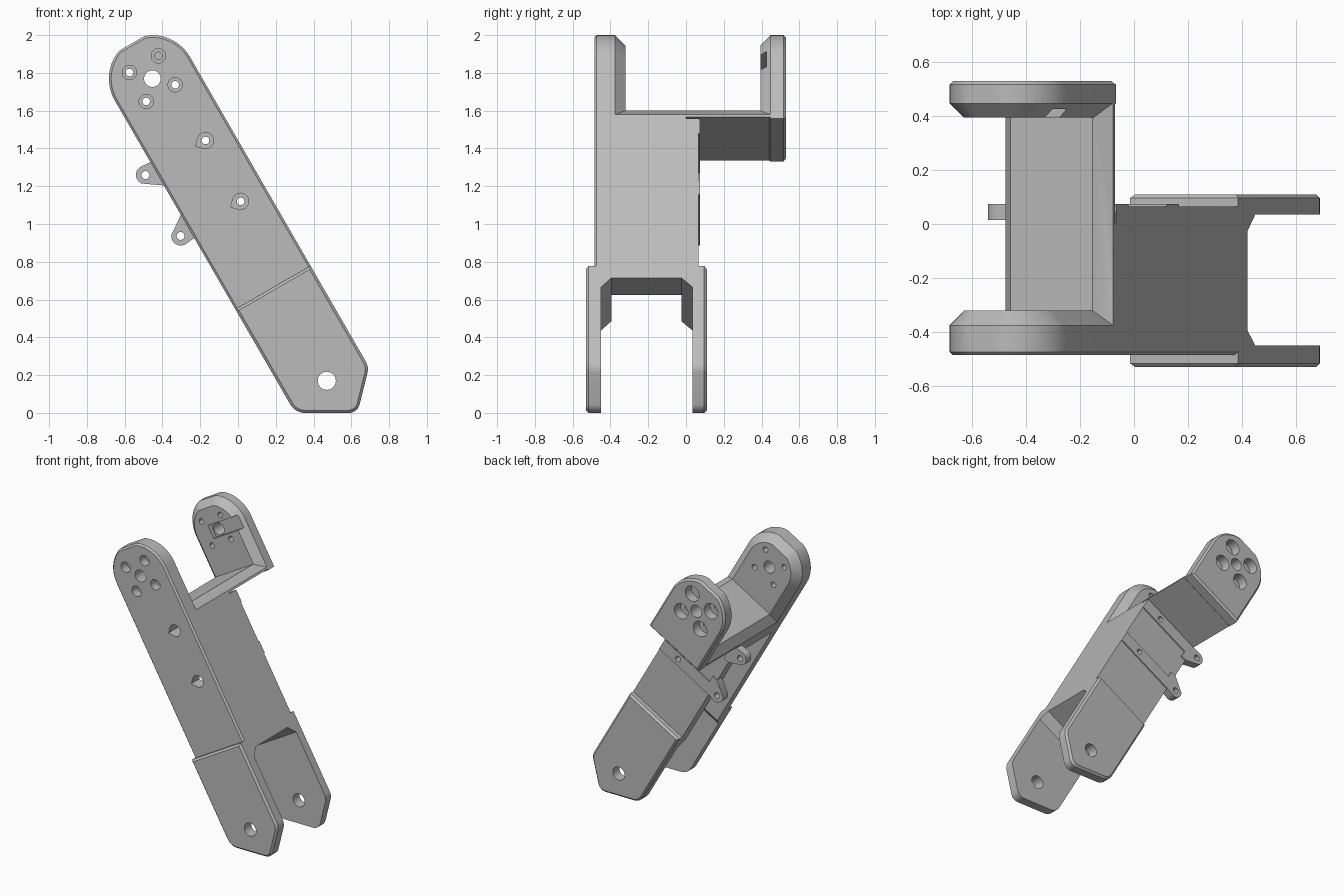
import bpy, bmesh, math
from mathutils import Vector

if "Cube" in bpy.data.objects:
    bpy.data.objects.remove(bpy.data.objects["Cube"])

grey = bpy.data.materials.new("plain_grey")
grey.use_nodes = True
grey.diffuse_color = (0.5, 0.5, 0.5, 1)
grey.node_tree.nodes["Principled BSDF"].inputs["Base Color"].default_value = (0.5, 0.5, 0.5, 1)

# Leg frame: t runs across the leg, s along it from the lower pivot; it leans 30 degrees
LEAN = math.radians(30)
C, S = math.cos(LEAN), math.sin(LEAN)
HALF = 0.23      # half width of the leg
TOP = 1.847      # upper pivot along s


def place(t, y, s):
    return (0.47 + C * t - S * s, y, 0.17 + S * t + C * s)


def prism(name, sections, axis="y"):
    """Solid through matching outlines, each given as (outline, position on axis)."""
    bm = bmesh.new()
    rings = []
    for pts, w in sections:
        rings.append([bm.verts.new(place(a, w, b) if axis == "y" else place(w, a, b))
                      for a, b in pts])
    n = len(rings[0])
    for lo, hi in zip(rings, rings[1:]):
        for i in range(n):
            j = (i + 1) % n
            bm.faces.new((lo[i], lo[j], hi[j], hi[i]))
    bm.faces.new(rings[0])
    bm.faces.new(rings[-1])
    bmesh.ops.recalc_face_normals(bm, faces=bm.faces)
    mesh = bpy.data.meshes.new(name)
    bm.to_mesh(mesh)
    bm.free()
    mesh.materials.append(grey)
    ob = bpy.data.objects.new(name, mesh)
    bpy.context.collection.objects.link(ob)
    return ob


def box(name, t0, t1, y0, y1, s0, s1):
    pts = [(t0, s0), (t1, s0), (t1, s1), (t0, s1)]
    return prism(name, [(pts, y0), (pts, y1)])


def circle(t, s, r, n=24):
    return [(t + r * math.cos(2 * math.pi * i / n), s + r * math.sin(2 * math.pi * i / n))
            for i in range(n)]


def arch(s0, cap=0.216, n=28):
    """Straight sides with a round end slightly flattened at the tip."""
    pts = [(-HALF, s0), (HALF, s0)]
    for i in range(n + 1):
        a = math.pi * i / n
        pts.append((HALF * math.cos(a), TOP + min(HALF * math.sin(a), cap)))
    return pts


def rounded(corners, radii, n=6):
    """Counter-clockwise convex polygon with filleted corners."""
    out = []
    for i, r in enumerate(radii):
        p = Vector(corners[i])
        u = (Vector(corners[i - 1]) - p).normalized()
        v = (Vector(corners[(i + 1) % len(corners)]) - p).normalized()
        if r == 0:
            out.append(tuple(p))
            continue
        half = u.angle(v) / 2
        centre = p + (u + v).normalized() * r / math.sin(half)
        a = p + u * r / math.tan(half) - centre
        b = p + v * r / math.tan(half) - centre
        for k in range(n + 1):
            d = a.lerp(b, k / n).normalized() * r
            out.append(tuple(centre + d))
    return out


def inset(pts, d):
    """Shrink a counter-clockwise convex outline by d."""
    out = []
    for i in range(len(pts)):
        p = Vector(pts[i])
        e = (p - Vector(pts[i - 1])).normalized()
        f = (Vector(pts[(i + 1) % len(pts)]) - p).normalized()
        m, k = Vector((-e.y, e.x)), Vector((-f.y, f.x))
        out.append(tuple(p + (m + k) * d / (1 + m.dot(k))))
    return out


def combine(target, others, operation):
    bpy.context.view_layer.objects.active = target
    for ob in others:
        ob.hide_render = True
        mod = target.modifiers.new("join", "BOOLEAN")
        mod.operation, mod.solver, mod.object = operation, "EXACT", ob
        bpy.ops.object.modifier_apply(modifier=mod.name)
        bpy.data.objects.remove(ob)


# ---- Solid parts
front = arch(0.5)
leg = prism("leg_bracket", [(inset(front, 0.012), -0.485), (front, -0.473), (front, -0.375)])
parts = []

# main body and the shelf that carries the rear arm
parts.append(box("body", -HALF, HALF, -0.44, 0.065, 0.5, 1.495))
parts.append(box("shelf", -HALF, HALF, 0.0, 0.49, 1.472, 1.495))
wide = [(-HALF, 1.48), (HALF, 1.48), (HALF, 1.495), (HALF - 0.055, 1.55),
        (0.055 - HALF, 1.55), (-HALF, 1.495)]
parts.append(prism("shelf_top", [(wide, -0.43), (wide, 0.49)]))

# rear arm, and the chamfered pads inside both arms
rear = arch(1.472)
parts.append(prism("rear_arm", [(rear, 0.447), (rear, 0.516), (inset(rear, 0.014), 0.53)]))
parts.append(prism("rear_pad", [(inset(rear, 0.052), 0.395), (rear, 0.447), (rear, 0.47)]))
parts.append(prism("front_pad", [(rear, -0.4), (rear, -0.375), (inset(rear, 0.055), -0.32)]))

# lower fork block with a pointed end
fork = rounded([(-HALF, 0.57), (-HALF, -0.064), (0.056, -0.229), (HALF, -0.048), (HALF, 0.57)],
               [0, 0.09, 0.06, 0.08, 0])
parts.append(prism("fork", [(inset(fork, 0.014), -0.53), (fork, -0.516),
                            (fork, 0.096), (inset(fork, 0.014), 0.11)]))

# motor mounting strips with ears
MID = 1.237
for sign in (-1, 1):
    a, b = sorted((MID + sign * 0.143, MID + sign * 0.232))
    parts.append(box("strip", -HALF, HALF, 0.03, 0.074, a, b))
    ear = [(-0.19, MID + sign * 0.232), (-HALF, MID + sign * 0.232)]
    for k in range(9):
        ang = math.radians(85 + 130 * k / 8)
        ear.append((-0.287 + 0.05 * math.cos(ang), MID + sign * (0.187 + 0.05 * math.sin(ang))))
    ear += [(-HALF, MID + sign * 0.09), (-0.19, MID + sign * 0.09)]
    parts.append(prism("ear", [(ear, 0.015), (ear, 0.074)]))
combine(leg, parts, "UNION")

# ---- Cuts
cuts = []
# fork slot with chamfered roof
slot = [(-0.45, -0.5), (0.035, -0.5), (0.035, 0.44), (-0.025, 0.497), (-0.395, 0.497), (-0.45, 0.44)]
cuts.append(prism("slot_cutter", [(slot, -0.6), (slot, 0.6)], axis="t"))
# motor pocket open on one side, and shallow recess on the back
cuts.append(box("pocket_cutter", -0.6, 0.05, -0.395, -0.025, 0.42, 1.38))
cuts.append(box("recess_cutter", -0.19, 0.6, 0.045, 0.3, MID - 0.143, MID + 0.143))


def hole(t, s, r, y0, y1):
    pts = circle(t, s, r)
    cuts.append(prism("hole_cutter", [(pts, y0), (pts, y1)]))


# pivots
hole(0, 0, 0.048, -0.7, 0.7)
hole(0, TOP, 0.044, -0.7, 0.7)
# recess for a lever inside the rear arm
cuts.append(box("lever_cutter", -0.05, 0.4, 0.3, 0.425, TOP - 0.048, TOP + 0.048))
# four screws round the upper pivot, counterbored from outside
for i in range(4):
    a = math.radians(45 + 90 * i)
    t, s = 0.125 * math.cos(a), TOP + 0.125 * math.sin(a)
    hole(t, s, 0.02, -0.7, 0.7)
    hole(t, s, 0.038, -0.7, -0.42)
    hole(t, s, 0.056, 0.46, 0.7)
# motor screws, with teardrop access holes through the front
for sign in (-1, 1):
    s = MID + sign * 0.186
    hole(-0.287, s, 0.021, -0.1, 0.3)
    hole(0.08, s, 0.02, -0.7, 0.3)
    drop = [(0.08 + 0.043 * math.cos(math.radians(d)), s + 0.043 * math.sin(math.radians(d)))
            for d in range(-135, 136, 15)] + [(0.08 - 0.061, s)]
    cuts.append(prism("access_cutter", [(drop, -0.7), (drop, 0.015)]))
combine(leg, cuts, "DIFFERENCE")

# ---- Shading
bpy.ops.object.select_all(action="DESELECT")
leg.select_set(True)
bpy.context.view_layer.objects.active = leg
bpy.ops.object.shade_smooth_by_angle(angle=math.radians(30))
